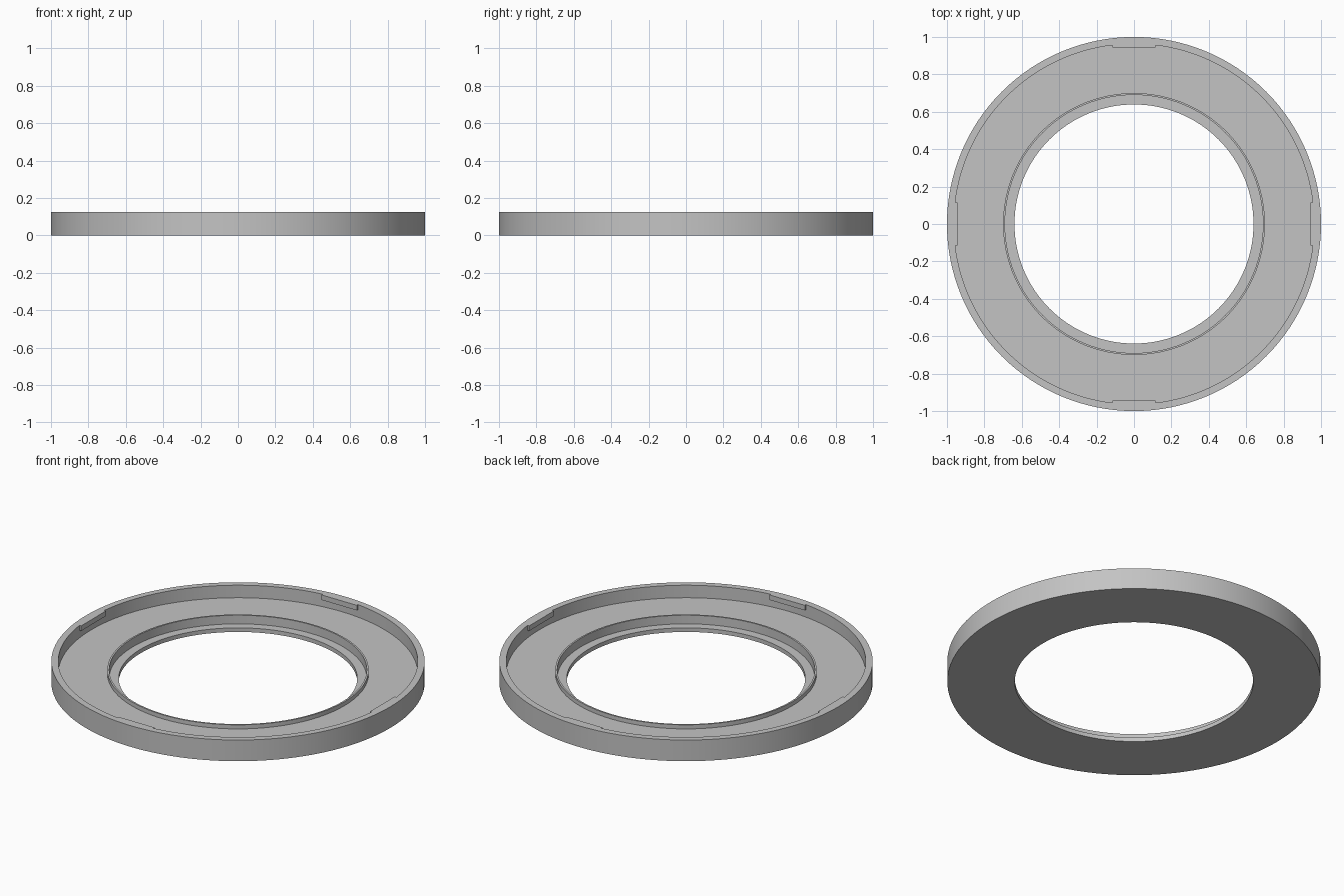
import bpy, bmesh, math
from mathutils import Matrix, Vector

if "Cube" in bpy.data.objects:
    bpy.data.objects.remove(bpy.data.objects["Cube"])

SEGMENTS = 128
grey = bpy.data.materials.new("mid grey")
grey.diffuse_color = (0.55, 0.55, 0.55, 1)
grey.use_nodes = True
grey.node_tree.nodes["Principled BSDF"].inputs["Base Color"].default_value = grey.diffuse_color


def make_object(name, bm):
    bmesh.ops.recalc_face_normals(bm, faces=bm.faces[:])
    mesh = bpy.data.meshes.new(name)
    bm.to_mesh(mesh)
    bm.free()
    mesh.materials.append(grey)
    obj = bpy.data.objects.new(name, mesh)
    bpy.context.collection.objects.link(obj)
    return obj


# Ring body: cross-section (radius, height) revolved around z
profile = [
    (0.639, 0.0), (1.0, 0.0), (1.0, 0.125), (0.963, 0.125),   # base and outer wall
    (0.963, 0.051), (0.70, 0.051),                            # recessed floor
    (0.70, 0.075), (0.69, 0.075),                             # thin raised lip
    (0.69, 0.024), (0.639, 0.024),                            # inner ledge
]
bm = bmesh.new()
loops = []
for i in range(SEGMENTS):
    a = 2 * math.pi * i / SEGMENTS
    loops.append([bm.verts.new((r * math.cos(a), r * math.sin(a), z)) for r, z in profile])
n = len(profile)
for i in range(SEGMENTS):
    here, there = loops[i], loops[(i + 1) % SEGMENTS]
    for j in range(n):
        k = (j + 1) % n
        bm.faces.new((here[j], there[j], there[k], here[k]))
ring = make_object("ring_tray", bm)

# Four flat-faced snap tabs under the rim, inside the outer wall
bm = bmesh.new()
for q in range(4):
    place = (Matrix.Rotation(q * math.pi / 2, 4, 'Z')
             @ Matrix.Translation(Vector((0, 0.9625, 0.11)))
             @ Matrix.Diagonal((0.23, 0.035, 0.03, 1)))
    bmesh.ops.create_cube(bm, size=1, matrix=place)
tabs = make_object("snap_tabs", bm)
tabs.hide_render = True

# Fuse the tabs into the wall
fuse = ring.modifiers.new("fuse tabs", 'BOOLEAN')
fuse.operation = 'UNION'
fuse.solver = 'EXACT'
fuse.object = tabs
bpy.ops.object.select_all(action='DESELECT')
bpy.context.view_layer.objects.active = ring
ring.select_set(True)
bpy.ops.object.modifier_apply(modifier=fuse.name)
bpy.data.objects.remove(tabs)

bpy.ops.object.shade_smooth_by_angle(angle=math.radians(30))
